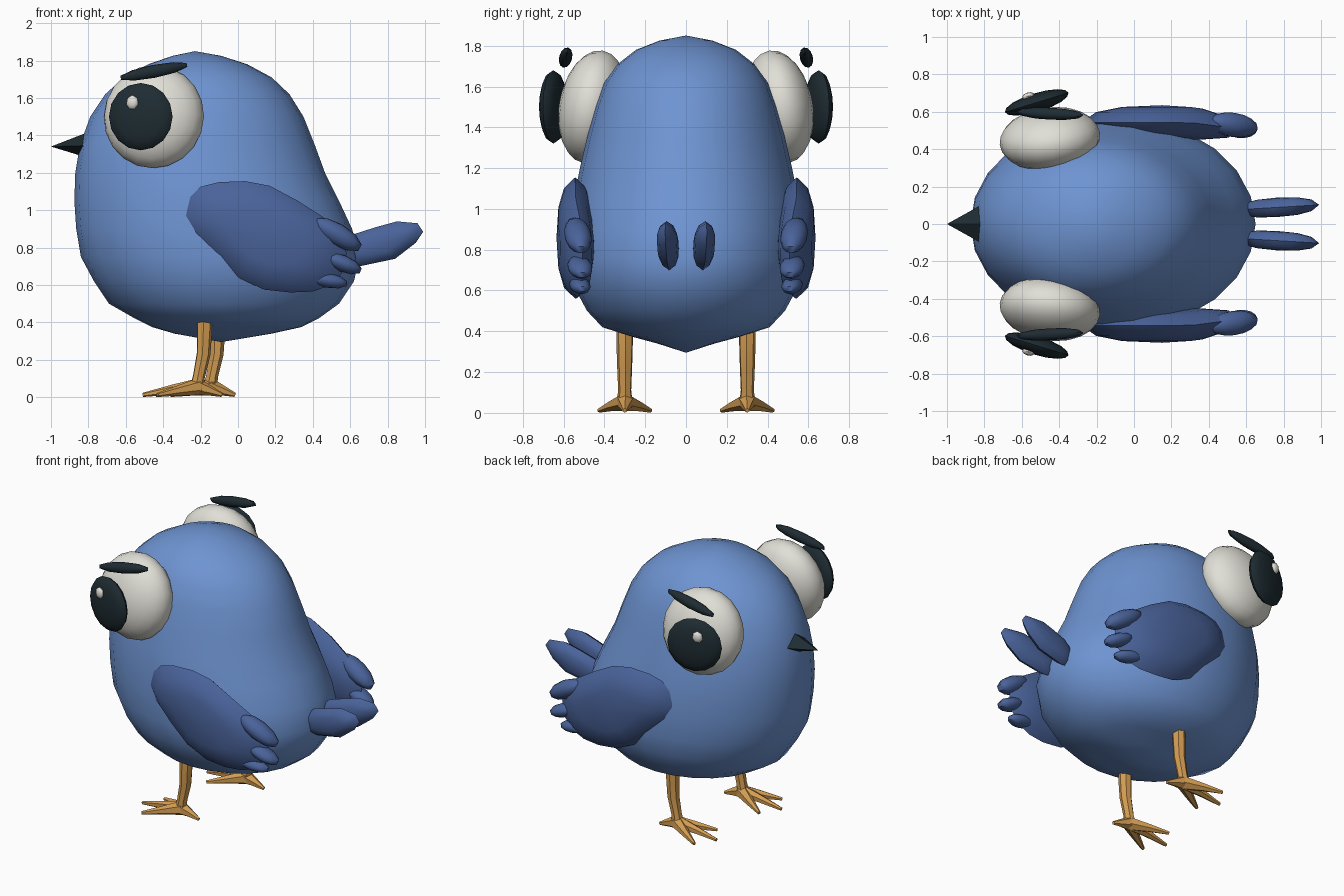
import bpy, bmesh, math
from mathutils import Matrix, Vector, Euler

if "Cube" in bpy.data.objects:
    bpy.data.objects.remove(bpy.data.objects["Cube"])


def material(name, rgb):
    m = bpy.data.materials.new(name)
    m.diffuse_color = (*rgb, 1)
    m.use_nodes = True
    m.node_tree.nodes["Principled BSDF"].inputs["Base Color"].default_value = m.diffuse_color
    return m


BLUE = material("body blue", (0.156, 0.296, 0.645))
NAVY = material("wing blue", (0.068, 0.125, 0.325))
WHITE = material("eye white", (0.75, 0.74, 0.68))
DARK = material("dark slate", (0.013, 0.025, 0.032))
ORANGE = material("leg orange", (0.65, 0.335, 0.085))


def finish(name, bm, mat, angle=50):
    bmesh.ops.recalc_face_normals(bm, faces=bm.faces)
    me = bpy.data.meshes.new(name)
    bm.to_mesh(me)
    bm.free()
    me.materials.append(mat)
    ob = bpy.data.objects.new(name, me)
    bpy.context.collection.objects.link(ob)
    bpy.ops.object.select_all(action='DESELECT')
    ob.select_set(True)
    bpy.context.view_layer.objects.active = ob
    bpy.ops.object.shade_smooth_by_angle(angle=math.radians(angle))


def pair(name, bm, mat, angle=50, shift=0.0):
    """Right part (+y) and its mirrored left copy, moved by shift along x."""
    other = bm.copy()
    bmesh.ops.transform(other, verts=other.verts,
                        matrix=Matrix.Translation((shift, 0, 0)) @ Matrix.Diagonal((1, -1, 1, 1)))
    finish("right_" + name, bm, mat, angle)
    finish("left_" + name, other, mat, angle)


def loft(bm, rings):
    """Skin a list of rings; a one-point ring closes to a tip."""
    vs = [[bm.verts.new(p) for p in r] for r in rings]
    for a, b in zip(vs, vs[1:]):
        n = max(len(a), len(b))
        for i in range(n):
            j = (i + 1) % n
            if len(a) == 1:
                bm.faces.new((a[0], b[i], b[j]))
            elif len(b) == 1:
                bm.faces.new((a[i], b[0], a[j]))
            else:
                bm.faces.new((a[i], b[i], b[j], a[j]))
    return bm


def ellipsoid(bm, centre, radii, rot=(0, 0, 0), seg=20, rings=12):
    """Ellipsoid whose poles lie on the y axis."""
    m = (Matrix.Translation(centre) @ Euler([math.radians(a) for a in rot]).to_matrix().to_4x4()
         @ Matrix.Diagonal((*radii, 1)) @ Matrix.Rotation(math.pi / 2, 4, 'X'))
    bmesh.ops.create_uvsphere(bm, u_segments=seg, v_segments=rings, radius=1, matrix=m)
    return bm


def pillow(outline, centre, y, half, bend=lambda x: 0.0):
    """Puffed shape from an x-z outline."""
    cx, cz = centre
    rings = []
    for s, h in ((0, -1), (.5, -.9), (.82, -.6), (1, 0), (.82, .6), (.5, .9), (0, 1)):
        pts = outline if s else [centre]
        ring = []
        for px, pz in pts:
            x, z = cx + (px - cx) * s, cz + (pz - cz) * s
            ring.append((x, y + h * half + bend(x), z))
        rings.append(ring)
    return loft(bmesh.new(), rings)


def tube(bm, points, sides=7):
    """Tapered tube through (x, y, z, radius) points, ends closed."""
    pos = [Vector(p[:3]) for p in points]
    rings = [[pos[0]]]
    for i, p in enumerate(pos):
        t = (pos[min(i + 1, len(pos) - 1)] - pos[max(i - 1, 0)]).normalized()
        u = t.cross(Vector((0.1, 1, 0.05))).normalized()
        v = t.cross(u)
        rings.append([p + points[i][3] * (u * math.cos(a) + v * math.sin(a))
                      for a in (2 * math.pi * k / sides for k in range(sides))])
    rings.append([pos[-1]])
    return loft(bm, rings)


# Body: height, front x, back x, half width
levels = [(0.34, -.34, .18, .14), (0.375, -.46, .34, .27), (0.42, -.55, .43, .41),
          (0.50, -.69, .54, .485), (0.62, -.77, .62, .55), (0.75, -.84, .65, .57),
          (0.90, -.865, .61, .565), (1.05, -.875, .54, .55), (1.20, -.87, .465, .52),
          (1.35, -.845, .41, .485), (1.50, -.79, .35, .445), (1.62, -.71, .275, .40),
          (1.71, -.61, .18, .335), (1.78, -.48, .05, .245), (1.825, -.35, -.09, .13)]
rings = [[(-.09, 0, .295)]]
for z, x0, x1, w in levels:
    rings.append([((x0 + x1) / 2 + (x1 - x0) / 2 * math.cos(a), w * math.sin(a), z)
                  for a in (2 * math.pi * k / 24 for k in range(24))])
rings.append([(-.23, 0, 1.85)])
finish("body", loft(bmesh.new(), rings), BLUE, 70)

# Beak: four-sided spike
base = [(-.82, .10, 1.345), (-.82, 0, 1.41), (-.82, -.10, 1.345), (-.82, 0, 1.285)]
finish("beak", loft(bmesh.new(), [[(-1, 0, 1.34)], base, [(-.8, 0, 1.345)]]), DARK, 20)

# Eyes
pair("eyeball", ellipsoid(bmesh.new(), (-.45, .455, 1.5), (.27, .165, .28), (10, 0, 7)), WHITE)
pair("pupil", ellipsoid(bmesh.new(), (-.52, .65, 1.5), (.178, .05, .18), (0, 0, 17), 16, 8), DARK)
pair("eye_glint", ellipsoid(bmesh.new(), (-.565, .683, 1.575), (.035, .02, .04), (0, 0, 17), 7, 6), WHITE)
pair("eyebrow", ellipsoid(bmesh.new(), (-.45, .59, 1.742), (.19, .032, .036), (15, -11, -3), 10, 6), DARK)

# Wings: puffed blade with three feather tips
wing = [(-.28, .97), (-.255, 1.07), (-.2, 1.125), (-.1, 1.15), (.04, 1.155), (.17, 1.13),
        (.32, 1.05), (.46, .96), (.56, .87), (.58, .77), (.57, .68), (.5, .6),
        (.4, .565), (.28, .56), (.14, .575), (.0, .64), (-.14, .77), (-.24, .88)]


def sweep(x):
    return -.13 * max(0, x - .3)


bm = pillow(wing, (.15, .86), .543, .092, sweep)
ellipsoid(bm, (.53, .53, .87), (.15, .065, .06), (0, 30, -8), 10, 8)
ellipsoid(bm, (.56, .52, .715), (.11, .06, .045), (0, 22, -8), 10, 8)
ellipsoid(bm, (.48, .52, .625), (.11, .05, .04), (0, 10, -8), 10, 8)
pair("wing", bm, NAVY)

# Tail feathers
tail = [(.55, .8), (.63, .875), (.74, .91), (.85, .94), (.96, .93), (.99, .885),
        (.95, .825), (.84, .74), (.65, .70), (.56, .72)]
pair("tail_feather", pillow(tail, (.76, .82), .085, .052, lambda x: .06 * (x - .7)), NAVY)

# Legs and feet: shin, three front toes and one back toe
bm = bmesh.new()
tube(bm, [(-.11, .3, .42, .042), (-.11, .3, .36, .042), (-.115, .3, .23, .038),
          (-.14, .3, .11, .033), (-.15, .3, .05, .04)])
ankle = (-.145, .3, .055, .045)
for mid, tip in [(((-.28, .30, .04), (-.44, .30, .012))),
                 (((-.25, .235, .035), (-.36, .175, .012))),
                 (((-.25, .365, .035), (-.36, .425, .012))),
                 (((-.08, .30, .035), (-.015, .30, .012)))]:
    tube(bm, [ankle, (*mid, .027), (*tip, .011)], 6)
pair("leg", bm, ORANGE, 50, -.07)
